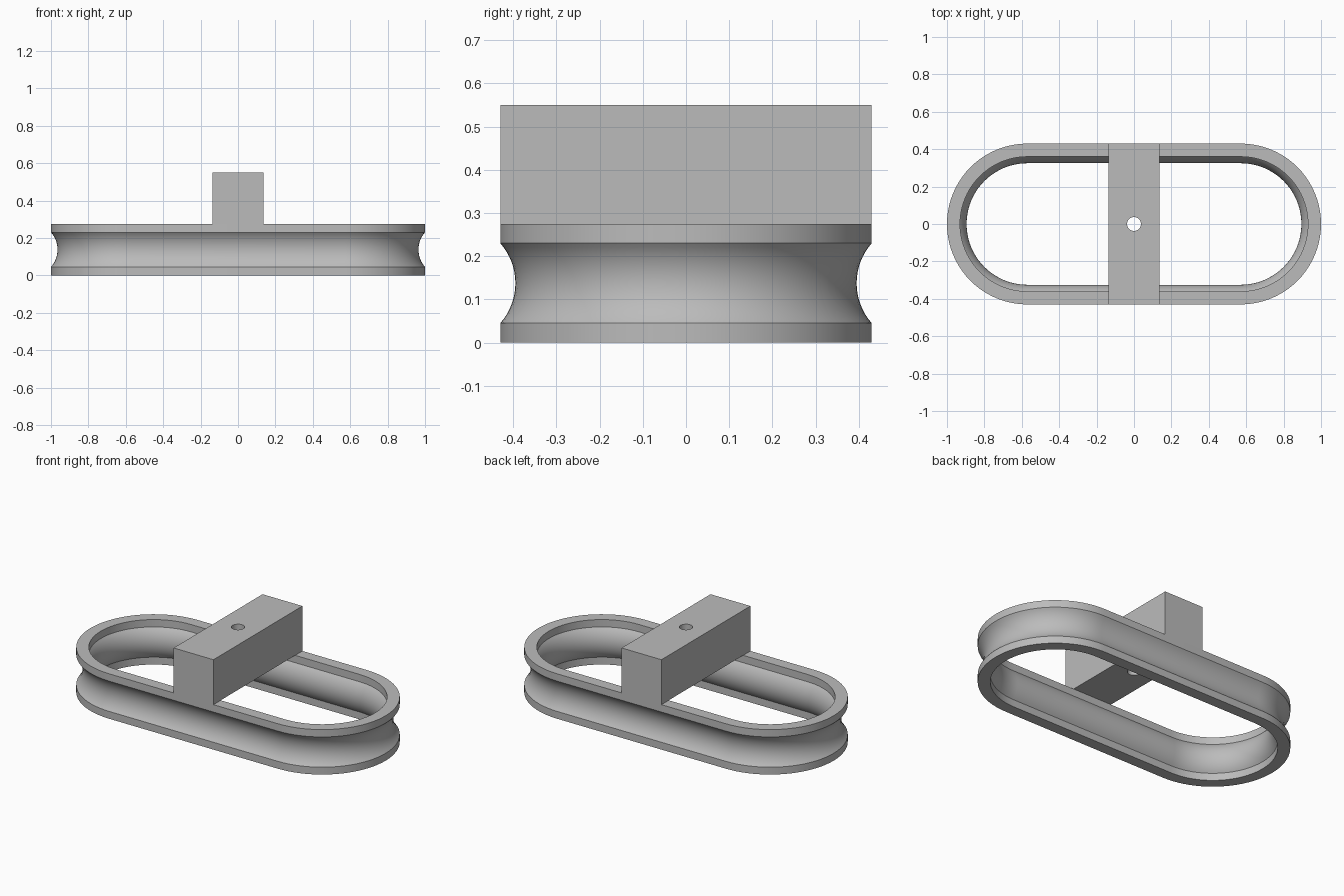
import bpy, bmesh
from math import sin, cos, pi, asin, radians

cube = bpy.data.objects.get("Cube")
if cube:
    bpy.data.objects.remove(cube, do_unlink=True)

RADIUS, HALF_WIDTH = 0.43, 0.43
CENTRE = 1 - RADIUS            # x of each rounded end's centre
HEIGHT, RIM = 0.275, 0.045     # ring height, flat rim height
WALL, DEPTH = 0.07, 0.035      # wall thickness, groove depth
BLOCK_W, TOP, HOLE = 0.27, 0.55, 0.037

grey = bpy.data.materials.new("plain grey")
grey.use_nodes = True
colour = (0.5, 0.5, 0.5, 1)
grey.diffuse_color = colour
grey.node_tree.nodes["Principled BSDF"].inputs["Base Color"].default_value = colour


def finish(bm, name):
    bmesh.ops.recalc_face_normals(bm, faces=bm.faces)
    mesh = bpy.data.meshes.new(name)
    bm.to_mesh(mesh)
    bm.free()
    mesh.materials.append(grey)
    obj = bpy.data.objects.new(name, mesh)
    bpy.context.collection.objects.link(obj)
    return obj


def smooth(obj):
    bpy.ops.object.select_all(action="DESELECT")
    obj.select_set(True)
    bpy.context.view_layer.objects.active = obj
    bpy.ops.object.shade_smooth_by_angle(angle=radians(30))


# Wall section: (inset, z) pairs with a circular groove between two rims
def groove(steps=16):
    half = HEIGHT / 2 - RIM
    r = (half ** 2 + DEPTH ** 2) / (2 * DEPTH)
    a = asin(half / r)
    angles = [-a + 2 * a * i / steps for i in range(steps + 1)]
    return [(DEPTH - r + r * cos(t), HEIGHT / 2 + r * sin(t)) for t in angles]


outer = [(0, 0)] + groove() + [(0, HEIGHT)]
section = outer + [(d + WALL, z) for d, z in reversed(outer)]

# Grooved ring: sweep the section around a stadium path
bm = bmesh.new()
ARC = 40
stations = []
for side, start in ((1, -pi / 2), (-1, pi / 2)):
    for i in range(ARC + 1):
        stations.append((side * CENTRE, start + pi * i / ARC))
loops = [[bm.verts.new((cx + (RADIUS - d) * cos(t), (RADIUS - d) * sin(t), z))
          for d, z in section] for cx, t in stations]
n = len(section)
for k, loop in enumerate(loops):
    following = loops[(k + 1) % len(loops)]
    for j in range(n):
        m = (j + 1) % n
        bm.faces.new((loop[j], following[j], following[m], loop[m]))
smooth(finish(bm, "grooved_ring"))

# Cross block resting on the ring
bm = bmesh.new()
bmesh.ops.create_cube(bm, size=1)
for v in bm.verts:
    v.co.x *= BLOCK_W
    v.co.y *= 2 * HALF_WIDTH
    v.co.z = TOP if v.co.z > 0 else HEIGHT
block = finish(bm, "cross_block")

# Vertical hole through the block
bm = bmesh.new()
bmesh.ops.create_cone(bm, cap_ends=True, segments=40, radius1=HOLE, radius2=HOLE, depth=1)
bmesh.ops.translate(bm, verts=bm.verts, vec=(0, 0, (TOP + HEIGHT) / 2))
cutter = finish(bm, "hole_cutter")
cutter.hide_render = True
mod = block.modifiers.new("hole", "BOOLEAN")
mod.operation, mod.solver, mod.object = "DIFFERENCE", "EXACT", cutter
bpy.ops.object.select_all(action="DESELECT")
bpy.context.view_layer.objects.active = block
bpy.ops.object.modifier_apply(modifier=mod.name)
bpy.data.objects.remove(cutter, do_unlink=True)
smooth(block)
